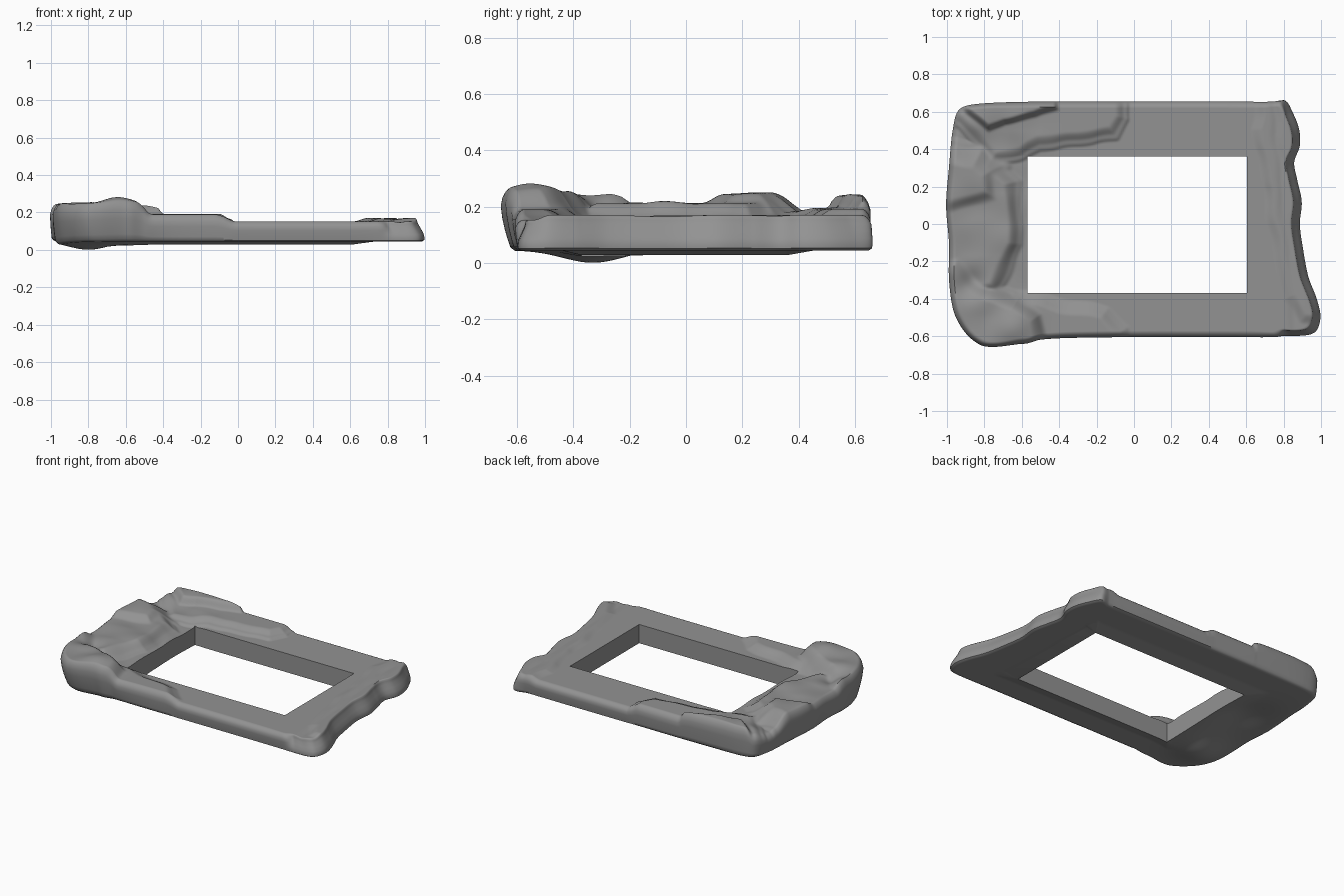
import bpy, bmesh, math
from mathutils import Vector, noise

if "Cube" in bpy.data.objects:
    bpy.data.objects.remove(bpy.data.objects["Cube"])

# Opening of the frame
X0, X1, Y0, Y1 = -0.57, 0.605, -0.37, 0.36

# Wavy outer outline, counter-clockwise
OUTLINE = [(-.62, -.64), (-.57, -.635), (-.5, -.615), (-.35, -.605), (0, -.6), (.45, -.6), (.88, -.6),
           (.97, -.58), (1, -.5), (.98, -.4), (.935, -.28), (.905, -.12), (.89, 0), (.9, .12),
           (.875, .24), (.86, .33), (.89, .42), (.885, .51), (.85, .6), (.81, .662), (.74, .65),
           (.45, .65), (0, .65), (-.5, .65), (-.82, .64), (-.93, .61), (-.965, .5), (-.985, .3),
           (-1, .1), (-.985, -.1), (-.985, -.3), (-.96, -.47), (-.9, -.58), (-.82, -.645), (-.74, -.655)]

# Raised soft-edged terraces: height, edge softness, outline
TERRACES = [
    (.237, .07, [(-.92, .75), (-.4, .75), (-.4, .61), (-.52, .56), (-.7, .54), (-.8, .5), (-.9, .6)]),
    (.192, .08, [(-.75, .33), (-.6, .37), (-.5, .42), (-.3, .44), (-.1, .47), (-.05, .56), (-.08, .75), (-1.1, .75)]),
    (.243, .16, [(-1.1, .42), (-.82, .4), (-.71, .3), (-.72, .1), (-1.1, .02)]),
    (.213, .09, [(-1.1, .45), (-.75, .34), (-.63, .22), (-.62, -.1), (-.67, -.2), (-.75, -.35), (-1.1, -.45)]),
    (.248, .13, [(-1.1, -.2), (-.95, -.18), (-.78, -.34), (-.62, -.4), (-.5, -.5), (-.44, -.75), (-1.1, -.75)]),
    (.190, .09, [(-.65, -.37), (-.45, -.42), (-.15, -.46), (-.05, -.56), (-.06, -.75), (-.7, -.75)]),
    (.170, .06, [(.67, .75), (.65, .5), (.7, .2), (.76, -.1), (.82, -.4), (.9, -.52), (1.1, -.52), (1.1, .75)])]


def signed_distance(x, y, poly):
    best, inside = 9, False
    for (ax, ay), (bx, by) in zip(poly, poly[1:] + poly[:1]):
        dx, dy = bx - ax, by - ay
        t = max(0, min(1, ((x - ax) * dx + (y - ay) * dy) / (dx * dx + dy * dy)))
        best = min(best, math.hypot(x - ax - t * dx, y - ay - t * dy))
        if (ay > y) != (by > y) and x < ax + (y - ay) * dx / dy:
            inside = not inside
    return best if inside else -best


def bump(x, y, cx, cy, rx, ry=None):
    return math.exp(-((x - cx) / rx) ** 2 - ((y - cy) / (ry or rx)) ** 2)


def smooth(t):
    t = max(0, min(1, t))
    return t * t * (3 - 2 * t)


def soft_max(a, b, k=.02):
    h = max(0, k - abs(a - b)) / k
    return max(a, b) + h * h * k / 4 - k / 4 * max(0, 1 - abs(a - .153) / .01) * h * h


def top_z(x, y):
    wx = x + .03 * noise.noise(Vector((x * 5, y * 5, 3)))
    wy = y + .03 * noise.noise(Vector((x * 5, y * 5, 8)))
    z = .153
    for h, soft, poly in TERRACES:
        z = soft_max(z, .153 + (h - .153) * smooth(signed_distance(wx, wy, poly) / soft + .4))
    rough = smooth((-.35 - x) / .3)
    z += .014 * rough * noise.noise(Vector((x * 6, y * 6, 1)))
    z += .028 * bump(x, y, -.64, -.53, .11)
    z -= .03 * bump(x, y, -.87, -.32, .07)
    z += .012 * bump(x, y, -.92, .5, .1)
    # second wavy step along the right bar
    z -= .006 * bump(wx, 0, .80 - .1 * (y - .1), 0, .025) * smooth((x - .6) / .1)
    return z


def bottom_z(x, y, t):
    z = .028 + .017 * min(1, t * 3)
    z -= .044 * bump(x, y, -.8, -.33, .15)
    z += .035 * bump(x, y, -.76, .14, .15, .19)
    return max(0, z)


def catmull(pts, steps):
    out, n = [], len(pts)
    for i in range(n):
        a, b, c, d = (Vector(pts[(i + k) % n]) for k in (-1, 0, 1, 2))
        limit = (c - b).length
        m1, m2 = (m.normalized() * min(m.length, limit) for m in ((c - a) / 2, (d - b) / 2))
        count = max(4, round(limit * steps))
        for k in range(count):
            t = k / count
            out.append(b * (2*t**3 - 3*t*t + 1) + m1 * (t**3 - 2*t*t + t)
                       + c * (3*t*t - 2*t**3) + m2 * (t**3 - t*t))
    return out


# Cross-section rings: top strip, rounded outer edge, bottom strip
ACROSS = 36
bm = bmesh.new()
loops = []
for o in catmull(OUTLINE, 120):
    i = Vector((max(X0, min(X1, o.x)), max(Y0, min(Y1, o.y))))
    inward = (i - o).normalized()
    o = o - inward * .006
    corner = bump(o.x, o.y, -.8, -.62, .3)
    lean = smooth((o.x - .75) / .1)
    top_in = .03 + .03 * lean
    low_in = .012 + .04 * corner
    ring = []
    for k in range(ACROSS + 1):
        p = i + (o + inward * top_in - i) * (k / ACROSS)
        ring.append((p.x, p.y, top_z(p.x, p.y)))
    zt = ring[-1][2]
    pb = o + inward * (low_in + .012)
    zb = bottom_z(pb.x, pb.y, 1)
    for f in (.96, .88, .75, .55, .35, .18, .06):
        up = top_in * (smooth((f - .1) / .9) * lean + (1 - lean) * max(0, (f - .7) / .3) ** 2)
        p = o + inward * (up * .9 + low_in * (1 - f) ** 2)
        ring.append((p.x, p.y, zb + (zt - zb) * f))
    for k in range(19):
        t = 1 - k / 18
        p = i + (pb - i) * t
        ring.append((p.x, p.y, bottom_z(p.x, p.y, t)))
    loops.append([bm.verts.new(c) for c in ring])

for a, b in zip(loops, loops[1:] + loops[:1]):
    for k in range(len(a)):
        n = (k + 1) % len(a)
        bm.faces.new((a[k], b[k], b[n], a[n]))
bmesh.ops.remove_doubles(bm, verts=bm.verts, dist=.0004)
bmesh.ops.recalc_face_normals(bm, faces=bm.faces)

# Sculpted stone-like frame
mesh = bpy.data.meshes.new("sculpted_frame")
bm.to_mesh(mesh)
bm.free()
frame = bpy.data.objects.new("sculpted_frame", mesh)
bpy.context.collection.objects.link(frame)
stone = bpy.data.materials.new("dark_stone")
stone.diffuse_color = (.29, .29, .29, 1)
stone.use_nodes = True
stone.node_tree.nodes["Principled BSDF"].inputs["Base Color"].default_value = stone.diffuse_color
mesh.materials.append(stone)
bpy.context.view_layer.objects.active = frame
frame.select_set(True)
bpy.ops.object.shade_smooth_by_angle(angle=math.radians(50))
